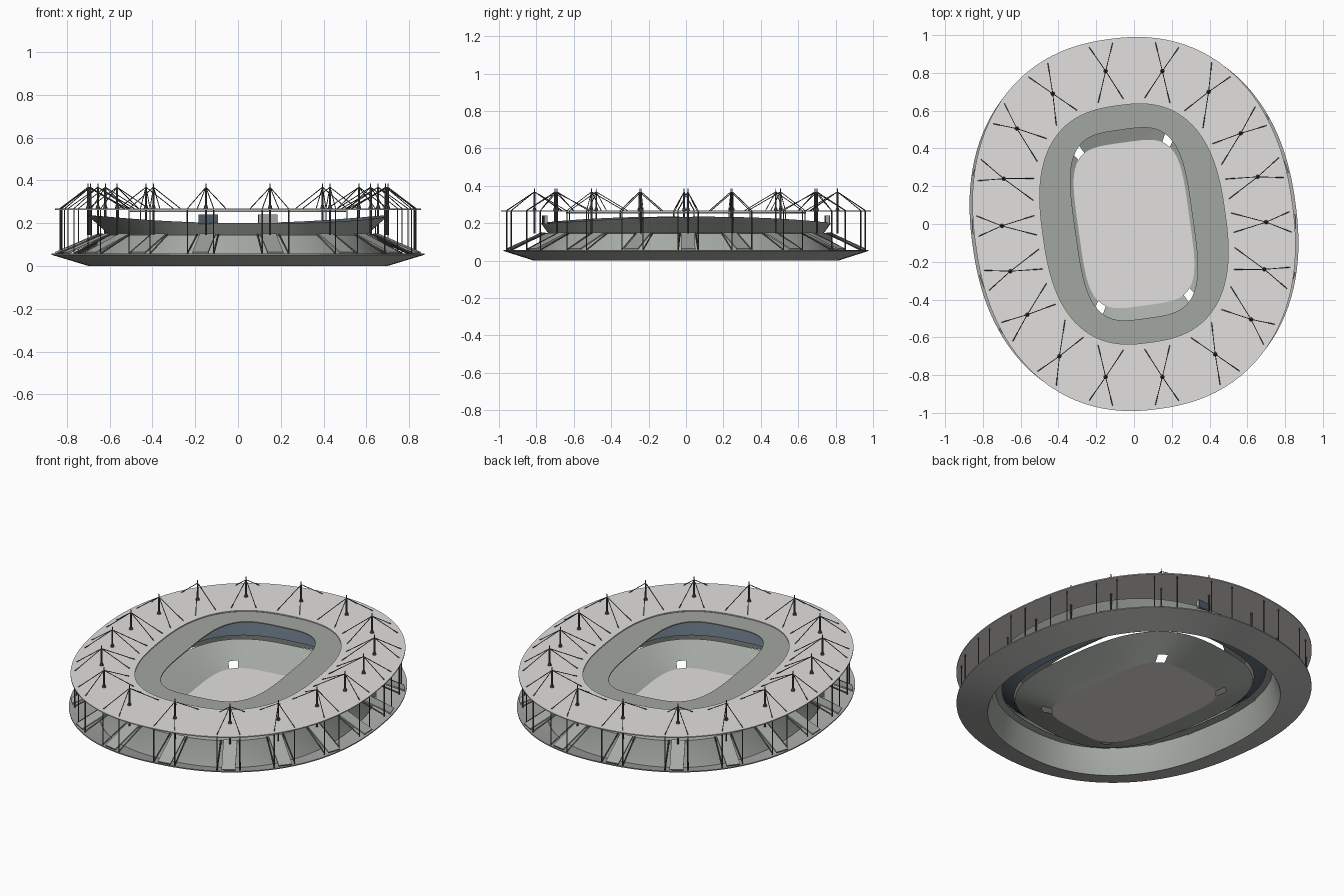
import bpy, bmesh, math
from mathutils import Vector, Matrix

if "Cube" in bpy.data.objects:
    bpy.data.objects.remove(bpy.data.objects["Cube"])

TILT = math.radians(8)
N = 120


def material(name, rgb):
    m = bpy.data.materials.new(name)
    m.diffuse_color = (*rgb, 1)
    m.use_nodes = True
    m.node_tree.nodes["Principled BSDF"].inputs["Base Color"].default_value = m.diffuse_color
    return m


LIGHT = material("light warm grey", (0.76, 0.745, 0.73))
GREEN = material("green grey", (0.36, 0.385, 0.35))
PALE = material("pale green grey", (0.39, 0.415, 0.38))
MID = material("mid grey", (0.45, 0.45, 0.44))
BLUE = material("slate blue", (0.085, 0.11, 0.14))
DARK = material("dark steel", (0.09, 0.09, 0.09))


def radius(phi, a, b, n):
    return (abs(math.cos(phi) / a) ** n + abs(math.sin(phi) / b) ** n) ** (-1 / n)


def oval(phi, a, b, n, z):
    # point on the tilted oval, phi is measured from its short axis
    r = radius(phi, a, b, n)
    h = z(r * math.sin(phi)) if callable(z) else z
    return Vector((r * math.cos(phi + TILT), r * math.sin(phi + TILT), h))


def finish(name, bm, mat, smooth=False):
    me = bpy.data.meshes.new(name)
    bm.to_mesh(me)
    bm.free()
    me.materials.append(mat)
    ob = bpy.data.objects.new(name, me)
    bpy.context.collection.objects.link(ob)
    if smooth:
        bpy.context.view_layer.objects.active = ob
        ob.select_set(True)
        bpy.ops.object.shade_smooth_by_angle(angle=math.radians(30))
        ob.select_set(False)
    return ob


def loft(name, sections, mat, closed=False, cap=False, skip=None):
    bm = bmesh.new()
    rings = [[bm.verts.new(oval(2 * math.pi * i / N, *s)) for i in range(N)] for s in sections]
    pairs = list(zip(rings, rings[1:]))
    if closed:
        pairs.append((rings[-1], rings[0]))
    for k, (p, q) in enumerate(pairs):
        for i in range(N):
            if skip and skip(k, i):
                continue
            j = (i + 1) % N
            bm.faces.new((p[i], p[j], q[j], q[i]))
    if cap:
        bm.faces.new(rings[0])
    if closed:
        bmesh.ops.recalc_face_normals(bm, faces=bm.faces)
    return finish(name, bm, mat, True)


def tube(bm, p, q, r1, r2=None, sides=6):
    p, q = Vector(p), Vector(q)
    d = q - p
    m = Matrix.Translation((p + q) / 2) @ d.to_track_quat('Z', 'Y').to_matrix().to_4x4()
    bmesh.ops.create_cone(bm, cap_ends=True, segments=sides, radius1=r1,
                          radius2=r1 if r2 is None else r2, depth=d.length, matrix=m)


def box(bm, centre, size, angle):
    m = (Matrix.Translation(centre) @ Matrix.Rotation(angle, 4, 'Z')
         @ Matrix.Diagonal((*size, 1)))
    bmesh.ops.create_cube(bm, size=1, matrix=m)


ROOF_OUT = (0.846, 0.988, 2.25)
ROOF_IN = (0.485, 0.632, 2.6)
PODIUM = (0.862, 0.974, 2.25)
WALL_TOP = (0.64, 0.775, 2.3)


def saddle(y):
    return 0.235 - 0.035 * min(1, (y / 0.76) ** 2)


# Podium flare and concourse wall
loft("podium", [(0.69, 0.81, 2.3, 0.0), (*PODIUM, 0.052), (*PODIUM, 0.058),
                (0.695, 0.815, 2.3, 0.006)], MID)
loft("concourse_wall", [(0.69, 0.81, 2.3, 0.0), (0.665, 0.79, 2.3, 0.06),
                        (*WALL_TOP, 0.145), (0.595, 0.735, 2.4, 0.148)], PALE)

# Upper tier: outer shell and seating, rim follows a saddle curve
loft("upper_tier_shell", [(0.595, 0.735, 2.4, 0.148), (0.69, 0.772, 2.3, saddle)], GREEN)
loft("upper_tier_seating", [(0.515, 0.655, 2.7, 0.105), (0.685, 0.768, 2.3, saddle)], BLUE)


# Lower tier with four open corner gates
def gate(k, i):
    deg = (i + 0.5) * 360 / N
    return k == 0 and min(abs(deg - c) for c in (60, 120, 240, 300)) < 3.1


loft("lower_tier", [(0.295, 0.435, 4.2, 0.006), (0.34, 0.49, 3.8, 0.026),
                    (0.505, 0.645, 2.8, 0.086)], PALE, skip=gate)
loft("pitch", [(0.295, 0.435, 4.2, 0.006)], LIGHT, cap=True)

# Roof ring and its inner skirt
loft("roof", [(*ROOF_IN, 0.268), (*ROOF_OUT, 0.268), (*ROOF_OUT, 0.262), (*ROOF_IN, 0.262)],
     LIGHT, closed=True)
loft("roof_inner_ring", [(0.49, 0.637, 2.6, 0.259), (0.312, 0.503, 3.6, 0.259),
                         (0.312, 0.503, 3.6, 0.253), (0.49, 0.637, 2.6, 0.253)],
     GREEN, closed=True)

# Masts, stay cables, edge columns, raking struts and entrance ramps
half = [(-0.15, 0.81), (0.15, 0.81), (0.395, 0.70), (0.565, 0.48), (0.655, 0.25),
        (0.70, 0.01), (0.69, -0.24), (0.62, -0.505), (0.43, -0.69)]
masts, cables, columns, struts, ramps = (bmesh.new() for _ in range(5))
for x, y in half + [(-x, -y) for x, y in half]:
    phi = math.atan2(y, x) - TILT
    tube(masts, (x, y, 0.145), (x, y, 0.365), 0.005, sides=8)
    tube(masts, (x, y, 0.365), (x, y, 0.386), 0.0025, sides=6)
    tube(masts, (x, y, 0.268), (x, y, 0.285), 0.011, 0.006, sides=8)
    for s in (-1, 1):
        edge = oval(phi + s * 0.065, *ROOF_OUT, 0.268)
        edge.x *= 0.975
        edge.y *= 0.975
        inner = oval(phi + s * 0.10, *ROOF_IN, 0.268)
        inner.x *= 1.07
        inner.y *= 1.05
        for end in (edge, inner):
            tube(cables, (x, y, 0.368), end, 0.0022, sides=5)
        tube(columns, (edge.x, edge.y, 0.05), (edge.x, edge.y, 0.262), 0.003)
        tube(struts, (edge.x, edge.y, 0.058), oval(phi + s * 0.065, *WALL_TOP, 0.148),
             0.0045, sides=4)
    # ramp plate rising from the podium edge to the concourse
    p, q = oval(phi, *PODIUM, 0.056), oval(phi, *WALL_TOP, 0.148)
    along = (q - p).normalized()
    side = Vector((-along.y, along.x, 0)).normalized()
    up = along.cross(side)
    rot = Matrix((along, side, up)).transposed().to_4x4()
    m = (Matrix.Translation(p.lerp(q, 0.53)) @ rot
         @ Matrix.Diagonal(((q - p).length * 0.94, 0.075, 0.008, 1)))
    bmesh.ops.create_cube(ramps, size=1, matrix=m)

finish("masts", masts, DARK)
finish("stay_cables", cables, DARK)
finish("edge_columns", columns, DARK)
finish("raking_struts", struts, DARK)
finish("entrance_ramps", ramps, PALE)

# Scoreboards on the two end stands, with a dark plate on the outer side
boards, plates = bmesh.new(), bmesh.new()
for s in (-1, 1):
    box(boards, (0.14 * s, 0.752 * s, 0.218), (0.09, 0.018, 0.046), TILT * 0.5)
    box(plates, (0.14 * s, 0.764 * s, 0.218), (0.09, 0.006, 0.046), TILT * 0.5)
finish("scoreboards", boards, GREEN)
finish("scoreboard_backs", plates, BLUE)
